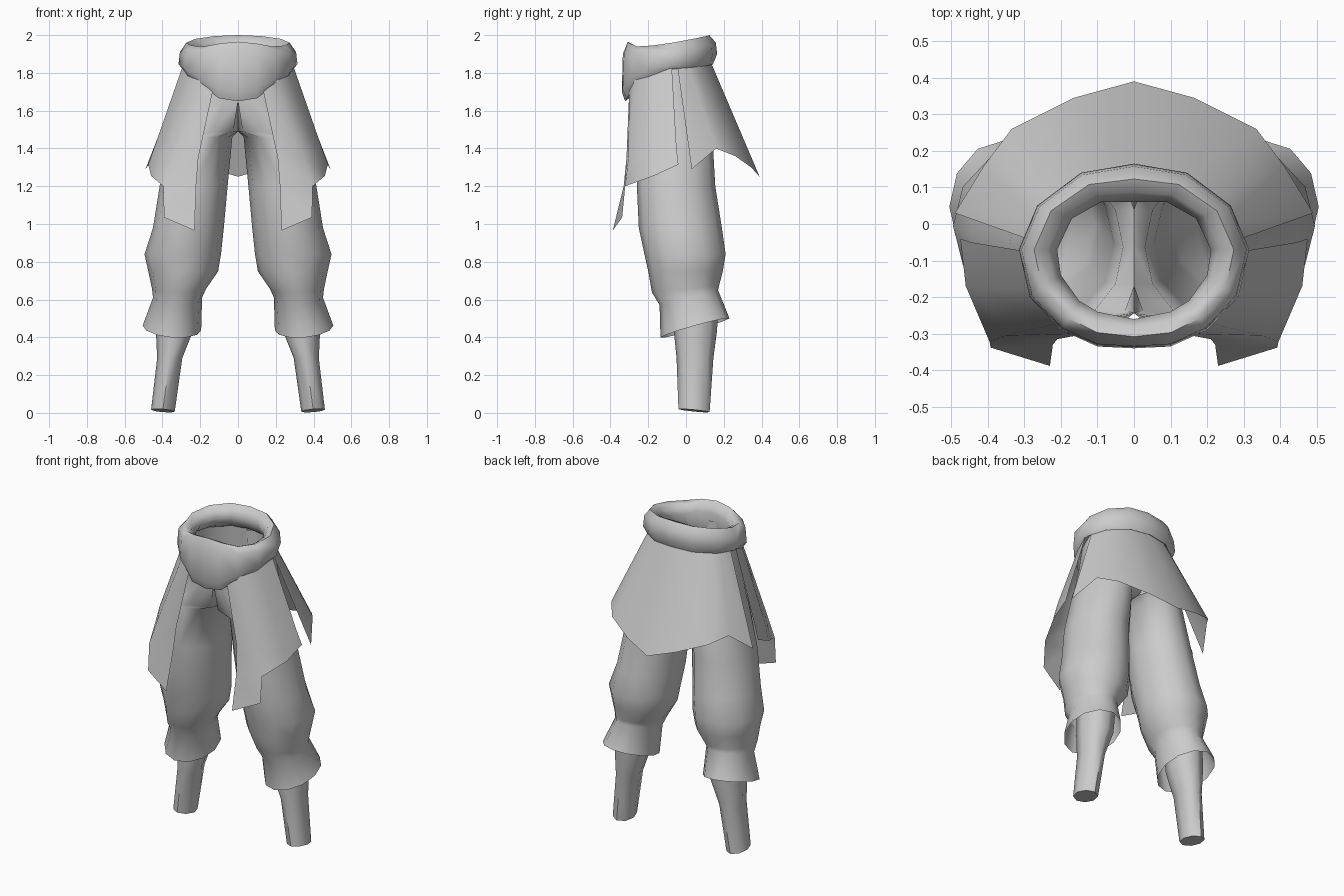
import bpy, bmesh, math

if "Cube" in bpy.data.objects:
    bpy.data.objects.remove(bpy.data.objects["Cube"])

cloth = bpy.data.materials.new("grey_cloth")
cloth.diffuse_color = (0.6, 0.6, 0.6, 1)
cloth.use_nodes = True
cloth.node_tree.nodes["Principled BSDF"].inputs["Base Color"].default_value = cloth.diffuse_color


def make(name, rows, closed=False, cap=False, mirror=True, angle=60, extra=()):
    """Skin rows of points into a sheet or tube, mirrored across x = 0."""
    bm = bmesh.new()
    grid = [[bm.verts.new(p) for p in r] for r in rows]
    for a, b in zip(grid, grid[1:]):
        n = len(a)
        for i in range(n if closed else n - 1):
            j = (i + 1) % n
            quad = (a[i], a[j], b[j], b[i])
            if any(v.co.x > 0.001 for v in quad):  # leave the centre plane open
                bm.faces.new(quad)
    if cap:
        bm.faces.new(grid[-1])
    for pts in extra:
        bm.faces.new([bm.verts.new(p) for p in pts])
    bmesh.ops.remove_doubles(bm, verts=bm.verts, dist=0.0005)
    if mirror:
        dup = bmesh.ops.duplicate(bm, geom=bm.verts[:] + bm.edges[:] + bm.faces[:])["geom"]
        for v in [g for g in dup if isinstance(g, bmesh.types.BMVert)]:
            v.co.x *= -1
        bmesh.ops.reverse_faces(bm, faces=[g for g in dup if isinstance(g, bmesh.types.BMFace)])
        bmesh.ops.remove_doubles(bm, verts=bm.verts, dist=0.0005)
    bmesh.ops.delete(bm, geom=[v for v in bm.verts if not v.link_faces], context='VERTS')
    bmesh.ops.recalc_face_normals(bm, faces=bm.faces)
    me = bpy.data.meshes.new(name)
    bm.to_mesh(me)
    bm.free()
    me.materials.append(cloth)
    ob = bpy.data.objects.new(name, me)
    bpy.context.collection.objects.link(ob)
    bpy.ops.object.select_all(action='DESELECT')
    ob.select_set(True)
    bpy.context.view_layer.objects.active = ob
    bpy.ops.object.shade_smooth_by_angle(angle=math.radians(angle))
    return ob


def ring(n, z, x0, x1, y0, y1, tilt_y=0, tilt_x=0):
    """Oval ring between the given limits, clipped at the centre plane."""
    pts = []
    for i in range(n):
        t = 2 * math.pi * i / n
        dx, dy = (x1 - x0) / 2 * math.cos(t), (y1 - y0) / 2 * math.sin(t)
        pts.append((max(0, (x0 + x1) / 2 + dx), (y0 + y1) / 2 + dy, z + tilt_y * dy + tilt_x * dx))
    return pts


# Baggy trousers: hips, thighs, knee bulge and flared cuff
make("trousers", [ring(12, *r) for r in (
    (1.86, -.20, .265, -.27, .12), (1.65, -.15, .30, -.27, .13),
    (1.49, -.08, .34, -.265, .14), (1.46, .03, .345, -.265, .14),
    (1.20, .055, .415, -.26, .155), (0.98, .075, .45, -.25, .19),
    (0.84, .09, .495, -.22, .21), (0.75, .105, .475, -.20, .195),
    (0.655, .17, .455, -.18, .175, .1), (0.61, .19, .45, -.14, .17, .25),
    (0.45, .195, .505, -.135, .23, .28, .08))], closed=True)

# Lower legs
make("shins", [ring(8, *r) for r in (
    (.60, .22, .43, -.07, .17), (.44, .235, .435, -.065, .165),
    (.29, .295, .428, -.05, .145), (.012, .335, .46, -.04, .125, -.1, .08))],
    closed=True, cap=True)

# Rolled waist sash, dipping to a rounded point in front
# plan of the outer edge and inner edge, then top, upper, lower and bottom heights
outer = [(0, -.34), (.10, -.335), (.20, -.29), (.285, -.20), (.315, -.07), (.265, .05), (.145, .14), (0, .165)]
inner = [(0, -.26), (.10, -.24), (.15, -.21), (.20, -.14), (.21, -.07), (.17, .015), (.09, .06), (0, .06)]
heights = [(1.965, 1.90, 1.70, 1.65), (1.955, 1.90, 1.71, 1.665), (1.94, 1.91, 1.77, 1.73),
           (1.945, 1.91, 1.82, 1.785), (1.96, 1.91, 1.845, 1.82), (1.98, 1.94, 1.87, 1.83),
           (1.995, 1.955, 1.89, 1.84), (2.0, 1.96, 1.90, 1.845)]


def blend(a, b, k):
    return a[0] + (b[0] - a[0]) * k, a[1] + (b[1] - a[1]) * k


sash = []
for o, i, (top, up, low, bot) in zip(outer, inner, heights):
    sash.append([(*blend(i, o, .3), bot + .03), (*i, top - .06), (*blend(i, o, .25), top - .015),
                 (*blend(i, o, .6), top), (*blend(i, o, .93), up), (*o, low), (*blend(i, o, .78), bot)])
make("waist_sash", sash, closed=True, angle=75)

# Back skirt panel
make("back_skirt", [
    [(0, .13, 1.86), (.12, .11, 1.86), (.21, .06, 1.85), (.25, .01, 1.84), (.28, -.045, 1.83)],
    [(0, .39, 1.25), (.165, .345, 1.30), (.335, .26, 1.36), (.41, .16, 1.40), (.49, .03, 1.29)]])

# Front side panels with a long tail beside the opening
make("front_skirt_panels", [
    [(.13, -.30, 1.72), (.20, -.27, 1.78), (.26, -.18, 1.81), (.295, -.075, 1.83)],
    [(.21, -.315, 1.35), (.35, -.305, 1.35), (.425, -.175, 1.37), (.445, -.05, 1.40)],
    [(.222, -.33, 1.20), (.395, -.322, 1.20), (.46, -.17, 1.255), (.475, -.04, 1.315)]],
    extra=[[(.222, -.33, 1.20), (.395, -.322, 1.20), (.392, -.338, 1.035), (.23, -.388, .965)]])
